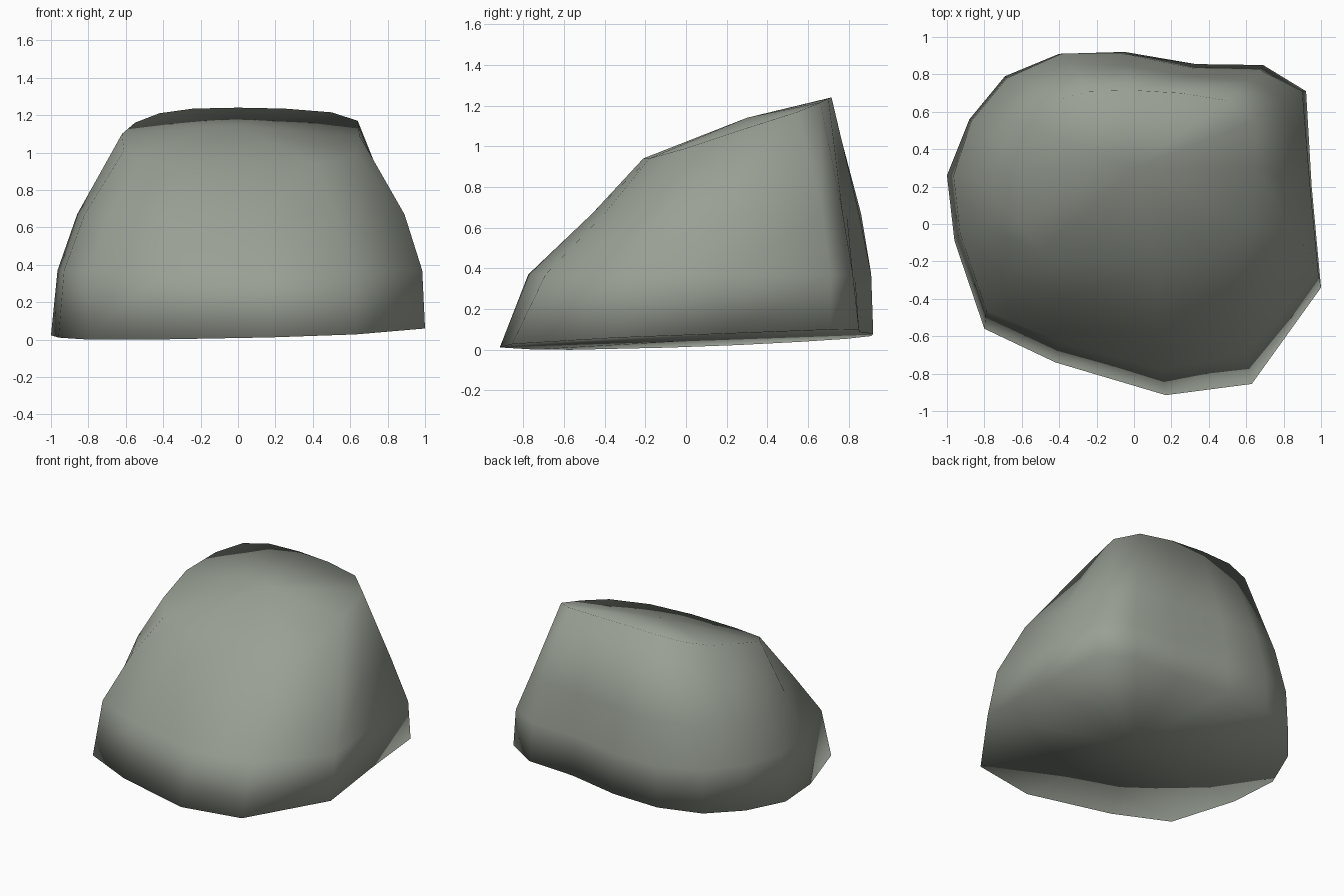
import bpy, bmesh

if "Cube" in bpy.data.objects:
    bpy.data.objects.remove(bpy.data.objects["Cube"])

# Outlines of the boulder, 15 columns each, running from the left side round the front
base = [(-1, .26), (-.96, -.09), (-.8, -.56), (-.42, -.74), (.17, -.915), (.63, -.855),
        (1, -.34), (.95, .2), (.92, .71), (.69, .85), (.33, .855), (-.05, .92),
        (-.4, .91), (-.69, .79), (-.88, .56)]
low = [(-.965, .26), (-.93, -.05), (-.79, -.46), (-.4, -.63), (.15, -.775), (.6, -.69),
       (.985, -.26), (.94, .22), (.9, .71), (.68, .82), (.33, .83), (-.05, .91),
       (-.39, .91), (-.68, .78), (-.87, .55)]
mid = [(-.86, .27), (-.82, 0), (-.68, -.28), (-.35, -.4), (.12, -.46), (.52, -.4),
       (.89, -.08), (.84, .25), (.79, .67), (.62, .77), (.32, .79), (-.05, .85),
       (-.35, .86), (-.6, .76), (-.78, .54)]
# The sloping top rim also carries heights
top = [(-.62, .28, 1.10), (-.61, 0, 1.01), (-.5, -.15, .955), (-.27, -.2, .94),
       (.1, -.21, .94), (.42, -.18, .94), (.63, 0, .99), (.65, .3, 1.09),
       (.64, .55, 1.17), (.5, .66, 1.215), (.25, .7, 1.235), (0, .715, 1.24),
       (-.24, .71, 1.235), (-.42, .66, 1.21), (-.55, .52, 1.16)]


def ground(x, y):
    """Slightly tilted underside."""
    return max(0, .043 + .03 * x + .04 * y)


rings = [[(x, y, ground(x, y)) for x, y in base],
         [(x, y, .37) for x, y in low],
         [(x, y, .67) for x, y in mid],
         top]

bm = bmesh.new()
loops = [[bm.verts.new(p) for p in ring] for ring in rings]
n = len(base)

# Walls
for a, b in zip(loops, loops[1:]):
    for i in range(n):
        j = (i + 1) % n
        bm.faces.new((a[i], a[j], b[j], b[i]))

# Gently domed top and flat underside
crown = bm.verts.new((0, .3, 1.14))
under = bm.verts.new((0, 0, ground(0, 0)))
for i in range(n):
    j = (i + 1) % n
    bm.faces.new((loops[-1][i], loops[-1][j], crown))
    bm.faces.new((loops[0][j], loops[0][i], under))

bmesh.ops.recalc_face_normals(bm, faces=bm.faces[:])
for f in bm.faces:
    f.smooth = True

mesh = bpy.data.meshes.new("boulder")
bm.to_mesh(mesh)
bm.free()

# Single stone colour
stone = bpy.data.materials.new("grey green stone")
stone.diffuse_color = (.32, .35, .30, 1)
stone.use_nodes = True
stone.node_tree.nodes["Principled BSDF"].inputs["Base Color"].default_value = stone.diffuse_color
mesh.materials.append(stone)

boulder = bpy.data.objects.new("boulder", mesh)
bpy.context.collection.objects.link(boulder)
